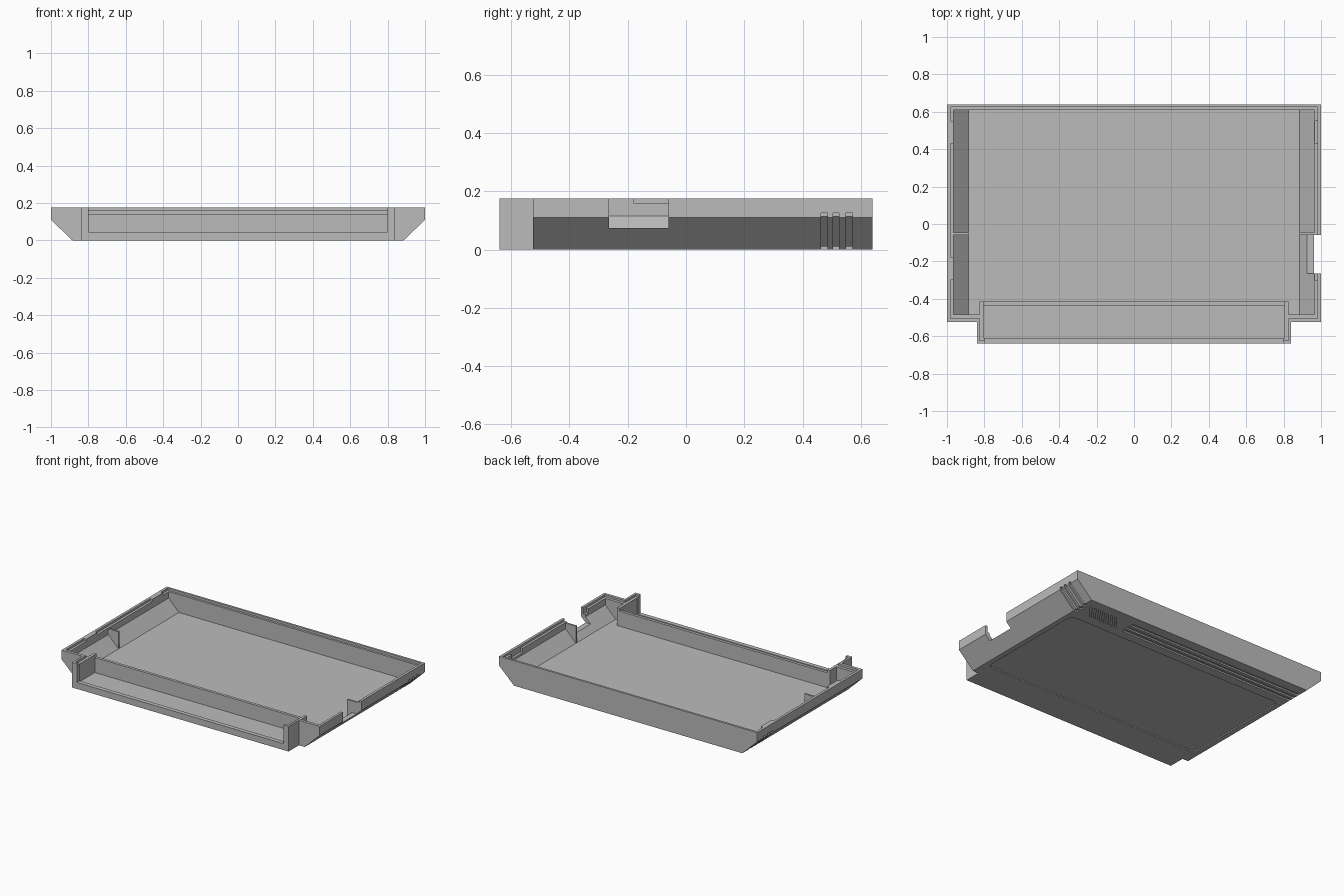
import bpy, bmesh, math
from mathutils import Vector

old = bpy.data.objects.get("Cube")
if old:
    bpy.data.objects.remove(old, do_unlink=True)

grey = bpy.data.materials.new("Plain grey plastic")
grey.use_nodes = True
grey.diffuse_color = (0.5, 0.5, 0.5, 1)
grey.node_tree.nodes["Principled BSDF"].inputs["Base Color"].default_value = (0.5, 0.5, 0.5, 1)


def prism(name, pts, axis, lo, hi):
    """Extrude a 2D outline along y (outline in xz) or z (outline in xy)."""
    place = (lambda p, t: (p[0], t, p[1])) if axis == "y" else (lambda p, t: (p[0], p[1], t))
    bm = bmesh.new()
    face = bm.faces.new([bm.verts.new(place(p, lo)) for p in pts])
    top = bmesh.ops.extrude_face_region(bm, geom=[face])["geom"]
    shift = Vector(place((0, 0), hi - lo))
    bmesh.ops.translate(bm, vec=shift, verts=[v for v in top if isinstance(v, bmesh.types.BMVert)])
    bmesh.ops.recalc_face_normals(bm, faces=bm.faces)
    mesh = bpy.data.meshes.new(name)
    bm.to_mesh(mesh)
    bm.free()
    mesh.materials.append(grey)
    ob = bpy.data.objects.new(name, mesh)
    bpy.context.collection.objects.link(ob)
    return ob


def box(name, x0, x1, y0, y1, z0, z1):
    return prism(name, [(x0, y0), (x1, y0), (x1, y1), (x0, y1)], "z", z0, z1)


def combine(target, tool, operation="DIFFERENCE"):
    mod = target.modifiers.new("cut", "BOOLEAN")
    mod.operation, mod.solver, mod.object = operation, "EXACT", tool
    bpy.context.view_layer.update()
    graph = bpy.context.evaluated_depsgraph_get()
    mesh = bpy.data.meshes.new_from_object(target.evaluated_get(graph))
    target.modifiers.clear()
    target.data = mesh
    bpy.data.objects.remove(tool, do_unlink=True)


def mirrored(half):
    return half + [(-x, z) for x, z in reversed(half)]


# Outer shell with sloping sides and a narrower front mouth
shell = prism("shell", mirrored([(0.885, 0), (1, 0.11), (1, 0.175)]), "y", -0.525, 0.64)
combine(shell, box("mouth", -0.84, 0.84, -0.64, -0.45, 0, 0.175), "UNION")

# Hollow interior, mouth tray, stepped rim and low front edge
cavity = mirrored([(0.885, 0.035), (0.965, 0.115), (0.965, 0.3)])
combine(shell, prism("cavity", cavity, "y", -0.485, 0.61))
combine(shell, box("tray", -0.805, 0.805, -0.61, -0.4, 0.035, 0.3))
combine(shell, box("rim_step", -0.982, 0.982, -0.505, 0.625, 0.16, 0.3))
combine(shell, box("mouth_step", -0.825, 0.825, -0.622, -0.4, 0.16, 0.3))
combine(shell, box("front_opening", -0.8, 0.8, -0.7, -0.6, 0.045, 0.3))

# Latch pockets in the left rim, then the open side notch
latches = [(-0.3, -0.18), (0.43, 0.55)]
for y0, y1 in latches:
    combine(shell, box("pocket", 0.94, 0.982, y0, y1, 0.13, 0.3))
combine(shell, box("side_notch", 0.8, 1.1, -0.265, -0.06, 0.075, 0.3))

# Grip grooves wrapping the sloped sides and running under the back
for y in (0.475, 0.515, 0.56):
    for side, end in ((1, 0.86), (-1, -0.49)):
        outline = [(1.05, -0.05), (1.05, 0.125), (0.99, 0.125), (0.99, 0.114),
                   (0.881, 0.01), (end, 0.01), (end, -0.05)]
        outline = [(side * x, z) for x, z in outline]
        combine(shell, prism("grip_groove", outline, "y", y - 0.011, y + 0.011))

# Slanted vents underneath, beside the long grooves
for i in range(7):
    x = 0.54 + i * 0.034
    slit = [(x, 0.465), (x + 0.014, 0.465), (x + 0.094, 0.57), (x + 0.08, 0.57)]
    combine(shell, prism("vent", slit, "z", -0.05, 0.008))

# Shallow rounded label recess underneath
label = []
for k, (cx, cy) in enumerate([(0.81, 0.36), (-0.81, 0.36), (-0.81, -0.38), (0.81, -0.38)]):
    for j in range(6):
        a = math.radians(90 * k + 18 * j)
        label.append((cx + 0.04 * math.cos(a), cy + 0.04 * math.sin(a)))
combine(shell, prism("label_recess", label, "z", -0.05, 0.008))

# Partition behind the mouth and its side returns
box("mouth_partition", -0.81, 0.81, -0.435, -0.415, 0.03, 0.14)
for side, name in ((1, "left"), (-1, "right")):
    x0, x1 = sorted((side * 0.805, side * 0.825))
    box(name + "_mouth_return", x0, x1, -0.5, -0.415, 0.03, 0.16)
    # Thin rib bracing the sloped wall
    rib = [(0.885, 0.03), (0.885, 0.155), (0.97, 0.155), (0.97, 0.115)]
    prism(name + "_wall_rib", [(side * x, z) for x, z in rib], "y", -0.058, -0.045)

# Raised latch tabs on the right rim
for (y0, y1), name in zip(latches, ("front", "back")):
    box(name + "_latch_tab", -0.985, -0.965, y0, y1, 0.15, 0.175)
